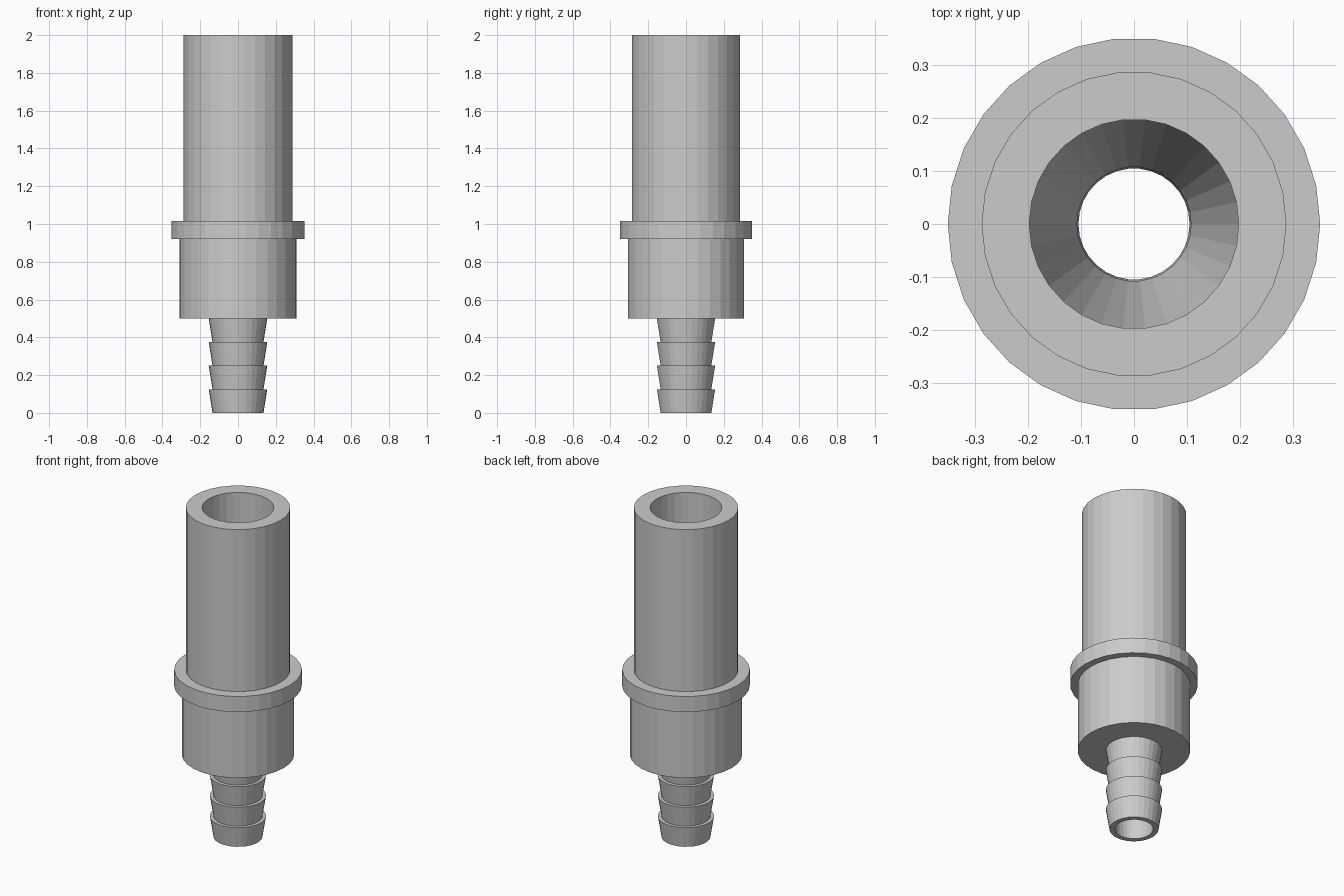
import bpy
import bmesh
import math

SIDES = 30

cube = bpy.data.objects.get("Cube")
if cube:
    bpy.data.objects.remove(cube, do_unlink=True)

grey = bpy.data.materials.new("light grey")
grey.use_nodes = True
colour = (0.6, 0.6, 0.6, 1)
grey.diffuse_color = colour
grey.node_tree.nodes["Principled BSDF"].inputs["Base Color"].default_value = colour


def lathe(name, profile):
    """Spin a closed (radius, height) loop around z into a watertight solid."""
    bm = bmesh.new()
    rings = []
    for r, z in profile:
        angles = (math.tau * i / SIDES for i in range(SIDES))
        rings.append([bm.verts.new((r * math.cos(a), r * math.sin(a), z)) for a in angles])
    for low, high in zip(rings, rings[1:] + rings[:1]):
        for i in range(SIDES):
            j = (i + 1) % SIDES
            bm.faces.new((low[i], low[j], high[j], high[i]))
    mesh = bpy.data.meshes.new(name)
    bm.to_mesh(mesh)
    bm.free()
    mesh.materials.append(grey)
    obj = bpy.data.objects.new(name, mesh)
    bpy.context.collection.objects.link(obj)
    return obj


# Hose barbs: four flared steps
barb_height = 0.125
barbs = []
for k in range(4):
    barbs += [(0.135, k * barb_height), (0.155, (k + 1) * barb_height)]

# Body, flange and upper tube
body = [(0.31, 0.5), (0.31, 0.92)]
flange = [(0.352, 0.92), (0.352, 1.015)]
tube = [(0.288, 1.015), (0.288, 2.0)]

# Bore: wide tube, funnel, then narrow stem passage
bore = [(0.198, 2.0), (0.198, 1.015), (0.108, 0.5), (0.105, 0.0)]

lathe("hose_adapter", barbs + body + flange + tube + bore)
